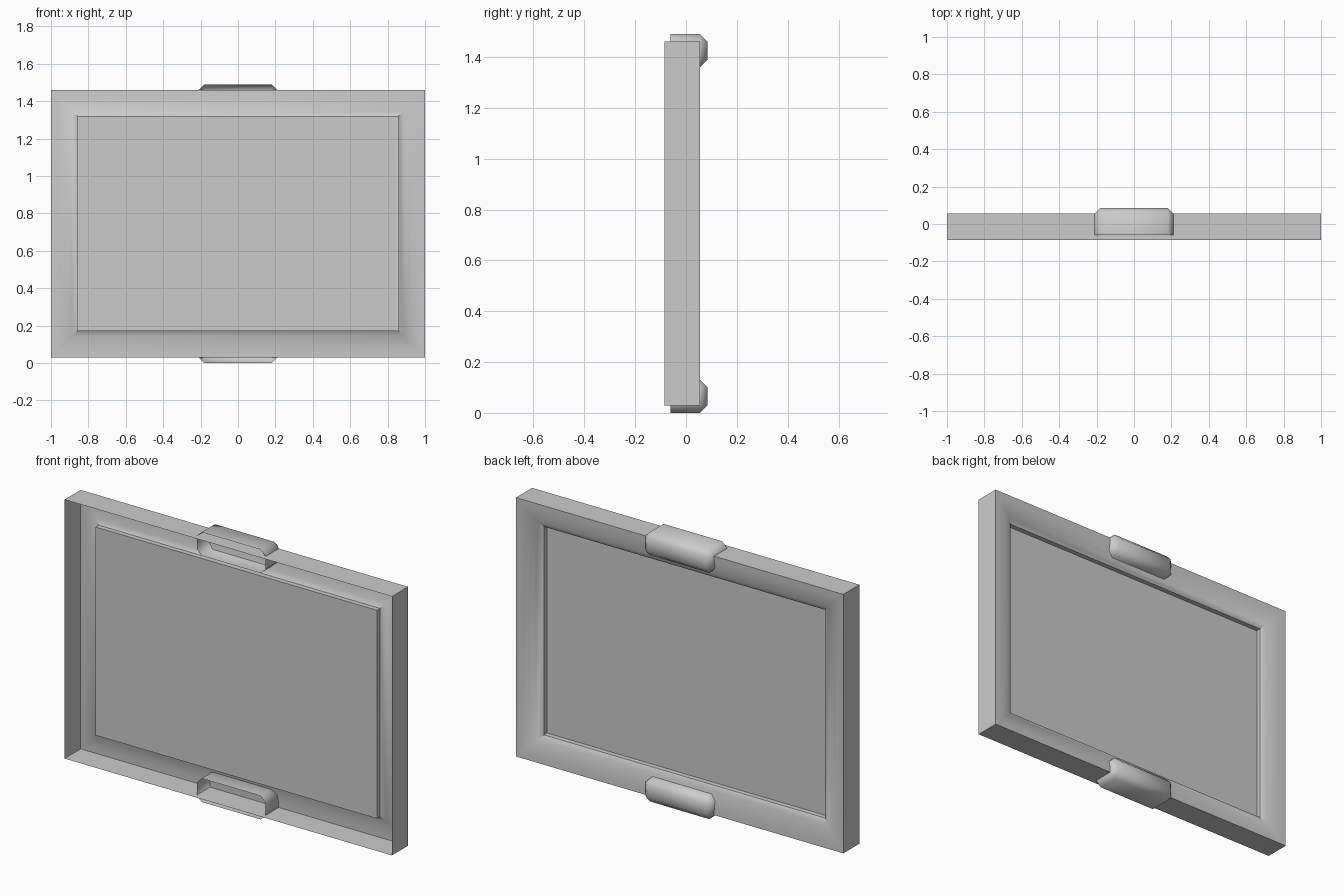
import bpy
import bmesh
import math

# Remove the default cube
cube = bpy.data.objects.get("Cube")
if cube:
    bpy.data.objects.remove(cube, do_unlink=True)

# Single grey material
grey = bpy.data.materials.new("plain_grey")
grey.use_nodes = True
COLOUR = (0.6, 0.6, 0.6, 1)
grey.diffuse_color = COLOUR
grey.node_tree.nodes["Principled BSDF"].inputs["Base Color"].default_value = COLOUR

HALF_X, Z_LOW, Z_HIGH = 1.0, 0.03, 1.46
BORDER = 0.14                      # width of the frame border
FRONT, BACK = -0.085, 0.055        # open front rim and back plane
LIP, PANEL = 0.011, -0.016         # border's inner edge and panel depth


def finish(name, bm, angle):
    """Orient the shell so its back faces +y, then make a shaded object."""
    bmesh.ops.recalc_face_normals(bm, faces=bm.faces[:])
    bm.normal_update()
    rear = max(bm.faces, key=lambda f: abs(f.normal.y) * f.calc_area())
    if rear.normal.y < 0:
        bmesh.ops.reverse_faces(bm, faces=bm.faces[:])
    mesh = bpy.data.meshes.new(name)
    bm.to_mesh(mesh)
    bm.free()
    mesh.materials.append(grey)
    obj = bpy.data.objects.new(name, mesh)
    bpy.context.collection.objects.link(obj)
    bpy.ops.object.select_all(action="DESELECT")
    obj.select_set(True)
    bpy.context.view_layer.objects.active = obj
    bpy.ops.object.shade_smooth_by_angle(angle=math.radians(angle))
    return obj


def rectangle_shell(name, profile, cap=False):
    """Sweep an (inset, y) profile around the rectangle."""
    bm = bmesh.new()
    rings = []
    for inset, y in profile:
        x, low, high = HALF_X - inset, Z_LOW + inset, Z_HIGH - inset
        corners = ((-x, low), (x, low), (x, high), (-x, high))
        rings.append([bm.verts.new((cx, y, cz)) for cx, cz in corners])
    for a, b in zip(rings, rings[1:]):
        for i in range(4):
            j = (i + 1) % 4
            bm.faces.new((a[i], a[j], b[j], b[i]))
    if cap:
        bm.faces.new(rings[-1])
    return finish(name, bm, 35)


def clip(name, z_low, z_high):
    """Chamfered hollow box, open towards the front."""
    bm = bmesh.new()
    bmesh.ops.create_cube(bm, size=1)
    for v in bm.verts:
        v.co.x *= 0.42
        v.co.y = 0.085 if v.co.y > 0 else -0.06
        v.co.z = z_high if v.co.z > 0 else z_low
    bm.normal_update()
    front = [f for f in bm.faces if f.normal.y < -0.9]
    bmesh.ops.delete(bm, geom=front, context="FACES_ONLY")
    edges = [e for e in bm.edges if not e.is_boundary]
    bmesh.ops.bevel(bm, geom=edges, offset=0.03, offset_type="OFFSET",
                    segments=1, affect="EDGES")
    return finish(name, bm, 60)


# Frame: straight outer walls and a border curving in towards the panel
sweep = 2 * math.atan((BACK - LIP) / BORDER)
radius = BORDER / math.sin(sweep)
STEPS = 5
arc = [(radius * math.sin(sweep * i / STEPS),
        BACK - radius * (1 - math.cos(sweep * i / STEPS)))
       for i in range(STEPS + 1)]
rectangle_shell("frame", [(0, FRONT)] + arc)

# Recessed panel with its step
rectangle_shell("panel", [(BORDER, LIP), (BORDER, PANEL)], cap=True)

# Clips at the middle of the lower and upper edges
clip("lower_clip", 0.0, 0.13)
clip("upper_clip", 1.36, 1.49)
